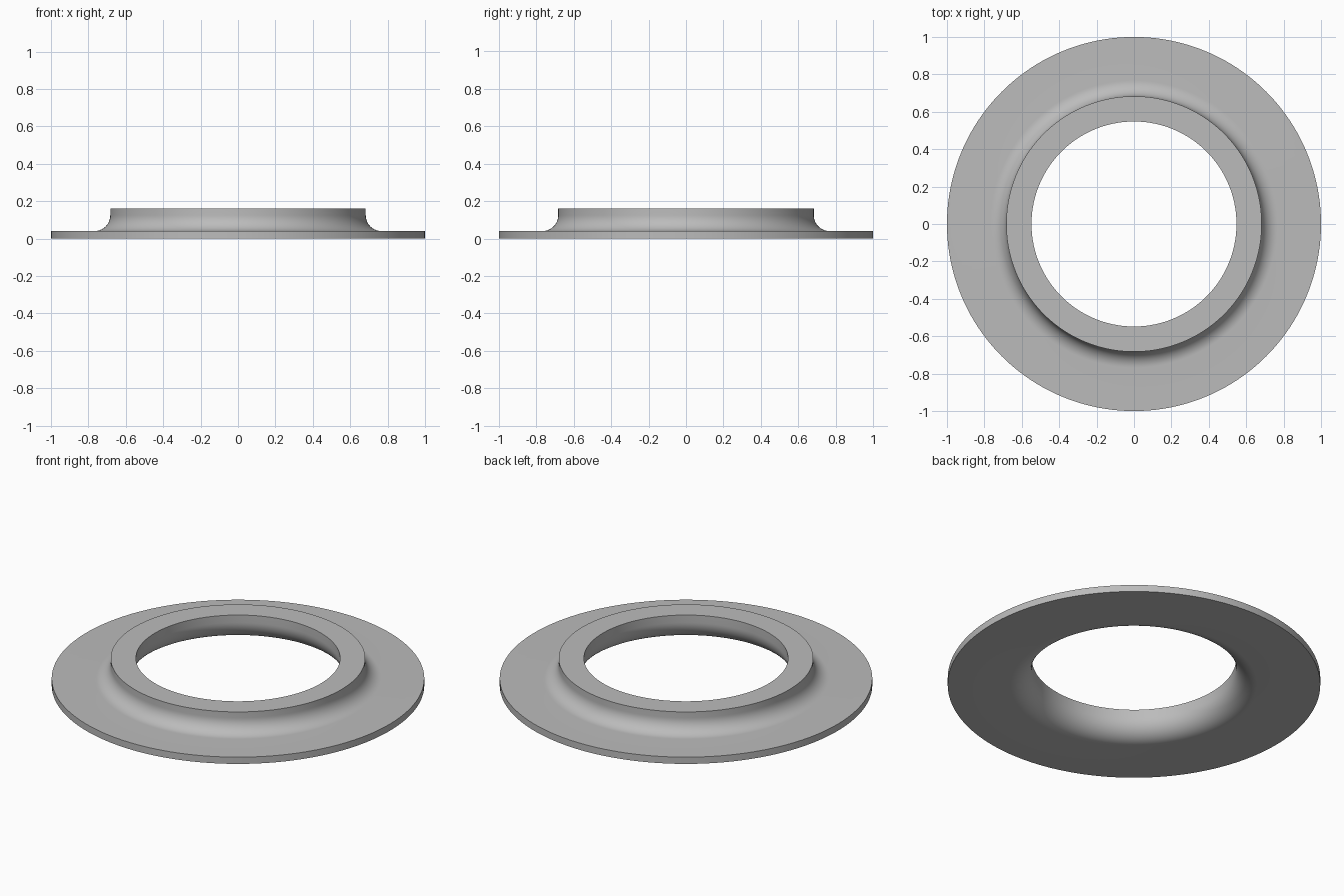
import bpy, bmesh
from math import sin, cos, pi, radians

cube = bpy.data.objects.get("Cube")
if cube:
    bpy.data.objects.remove(cube, do_unlink=True)

OUTER, NECK, BORE = 1.0, 0.683, 0.548
FLANGE_H, TOP_H = 0.04, 0.16
FILLET, BORE_ROUND = 0.085, 0.115
SEGMENTS = 160


def arc(cx, cz, radius, start, end, steps=14):
    """Points along a circular arc in the radius/height plane."""
    angles = [radians(start + (end - start) * i / steps) for i in range(steps + 1)]
    return [(cx + radius * cos(a), cz + radius * sin(a)) for a in angles]


# Cross-section: flange rim, outer fillet, neck top, bore and rounded bore mouth
profile = [(OUTER, 0), (OUTER, FLANGE_H)]
profile += arc(NECK + FILLET, FLANGE_H + FILLET, FILLET, 270, 180)
profile += [(NECK, TOP_H), (BORE, TOP_H)]
profile += arc(BORE + BORE_ROUND, BORE_ROUND, BORE_ROUND, 180, 270)

# Revolve the closed section around the vertical axis
bm = bmesh.new()
verts = [bm.verts.new((r, 0, z)) for r, z in profile]
edges = [bm.edges.new((a, b)) for a, b in zip(verts, verts[1:] + verts[:1])]
bmesh.ops.spin(bm, geom=verts + edges, cent=(0, 0, 0), axis=(0, 0, 1),
               angle=2 * pi, steps=SEGMENTS, use_merge=True)
bmesh.ops.remove_doubles(bm, verts=bm.verts, dist=0.0001)
bmesh.ops.recalc_face_normals(bm, faces=bm.faces)
mesh = bpy.data.meshes.new("flanged_collar")
bm.to_mesh(mesh)
bm.free()

collar = bpy.data.objects.new("flanged_collar", mesh)
bpy.context.collection.objects.link(collar)

# Plain grey material
grey = bpy.data.materials.new("light_grey")
grey.use_nodes = True
colour = (0.5, 0.5, 0.5, 1)
grey.diffuse_color = colour
grey.node_tree.nodes["Principled BSDF"].inputs["Base Color"].default_value = colour
mesh.materials.append(grey)

# Smooth curved surfaces, crisp machined edges
bpy.ops.object.select_all(action='DESELECT')
collar.select_set(True)
bpy.context.view_layer.objects.active = collar
bpy.ops.object.shade_smooth_by_angle(angle=radians(30))
